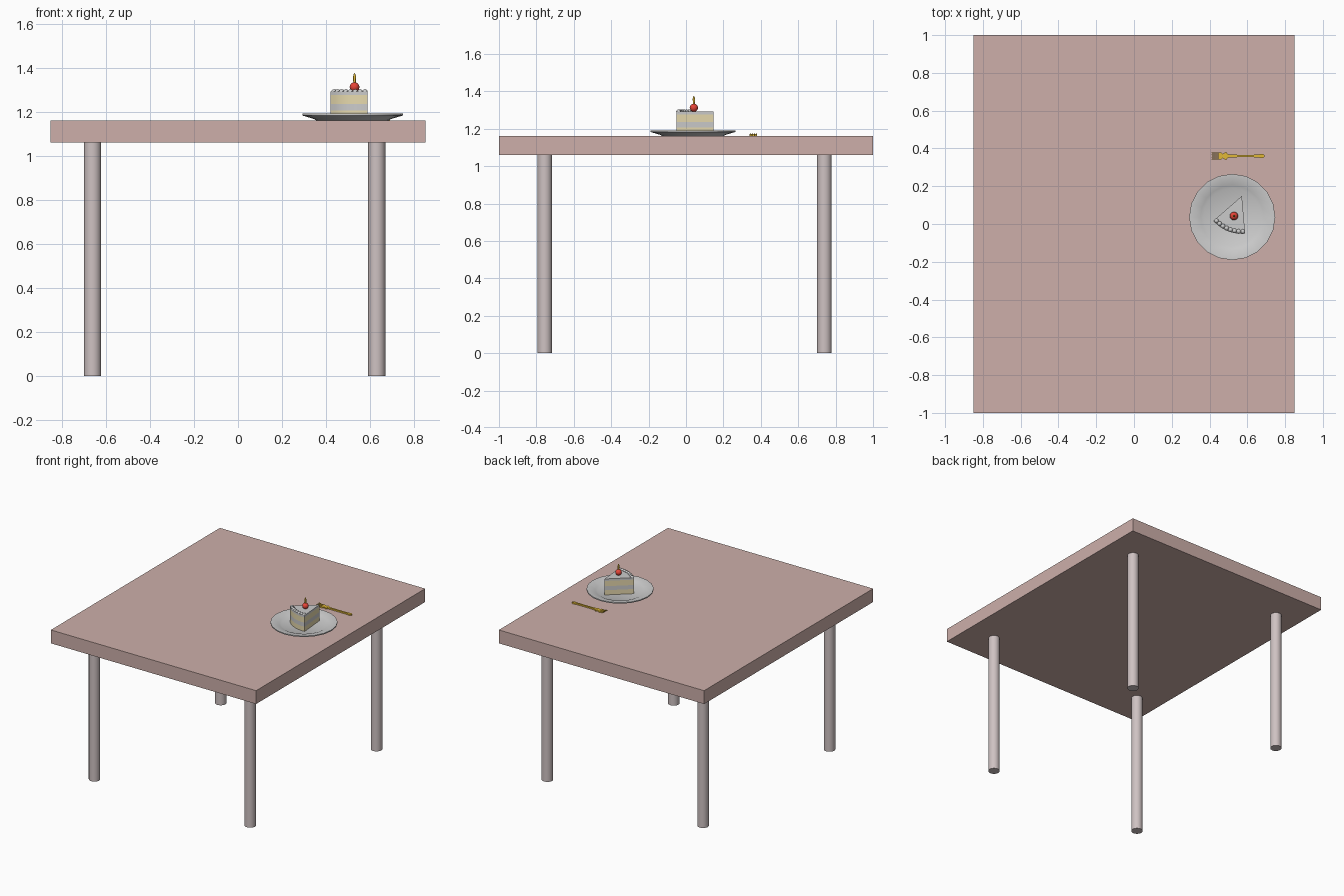
import bpy, bmesh, math
from math import cos, sin, pi, radians

if "Cube" in bpy.data.objects:
    bpy.data.objects.remove(bpy.data.objects["Cube"])

def material(name, rgb):
    m = bpy.data.materials.new(name)
    m.diffuse_color = (*rgb, 1)
    m.use_nodes = True
    m.node_tree.nodes["Principled BSDF"].inputs["Base Color"].default_value = m.diffuse_color
    return m

WOOD = material("rose_wood", (0.61, 0.43, 0.40))
LEG = material("pale_rose", (0.62, 0.54, 0.54))
SPONGE = material("sponge", (0.80, 0.70, 0.42))
RED = material("cherry_red", (0.80, 0.06, 0.04))
GOLD = material("gold", (0.75, 0.48, 0.04))

def add(name, bm, mat=None, smooth=None):
    bmesh.ops.recalc_face_normals(bm, faces=bm.faces)
    me = bpy.data.meshes.new(name)
    bm.to_mesh(me)
    bm.free()
    ob = bpy.data.objects.new(name, me)
    bpy.context.collection.objects.link(ob)
    if mat:
        me.materials.append(mat)
    if smooth:
        bpy.ops.object.select_all(action='DESELECT')
        ob.select_set(True)
        bpy.context.view_layer.objects.active = ob
        bpy.ops.object.shade_smooth_by_angle(angle=radians(smooth))
    return ob

def lathe(name, profile, center, sides, mat=None, smooth=40):
    """Revolve (radius, z) points; radius 0 makes a pole."""
    bm = bmesh.new()
    rings = []
    for r, z in profile:
        n = sides if r > 0 else 1
        rings.append([bm.verts.new((center[0] + r * cos(2 * pi * i / sides),
                                    center[1] + r * sin(2 * pi * i / sides), z)) for i in range(n)])
    for a, b in zip(rings, rings[1:]):
        for i in range(sides):
            j = (i + 1) % sides
            quad = [a[i % len(a)], a[j % len(a)], b[j % len(b)], b[i % len(b)]]
            bm.faces.new(list(dict.fromkeys(quad)))
    return add(name, bm, mat, smooth)

def prism(name, outline, z0, z1, mat=None, smooth=None):
    bm = bmesh.new()
    f = bm.faces.new([bm.verts.new((x, y, z0)) for x, y in outline])
    top = bmesh.ops.extrude_face_region(bm, geom=[f])
    for v in top['geom']:
        if isinstance(v, bmesh.types.BMVert):
            v.co.z = z1
    return add(name, bm, mat, smooth)

# Table top and legs
prism("table_top", [(-.85, -1), (.85, -1), (.85, 1), (-.85, 1)], 1.06, 1.16, WOOD)
for xn, x in (("left", -.66), ("right", .63)):
    for yn, y in (("front", -.755), ("back", .74)):
        lathe(f"{yn}_{xn}_leg", [(0, 0), (.039, 0), (.039, 1.06), (0, 1.06)], (x, y), 32, LEG)

# Plate
lathe("plate", [(0, 1.161), (.165, 1.161), (.175, 1.167), (.228, 1.183), (.228, 1.191),
                (.218, 1.191), (.168, 1.179), (.152, 1.171), (0, 1.171)], (.52, .037), 20)

# Cake wedge, built in layers
TIP, R = (.571, .148), .2
A0, A1 = radians(-139), radians(-85)

def arc(r, n):
    return [(TIP[0] + r * cos(A0 + (A1 - A0) * i / n),
             TIP[1] + r * sin(A0 + (A1 - A0) * i / n)) for i in range(n + 1)]

wedge = [TIP] + arc(R, 10)
for name, z0, z1, mat in (("lower_sponge", 1.171, 1.206, SPONGE), ("filling", 1.206, 1.236, None),
                          ("upper_sponge", 1.236, 1.276, SPONGE), ("icing", 1.276, 1.291, None)):
    prism("cake_" + name, wedge, z0, z1, mat, 30)

# Piped cream along the outer edge
bm = bmesh.new()
for i, (x, y) in enumerate(arc(R - .012, 16)):
    if i % 2:
        s = bmesh.ops.create_uvsphere(bm, u_segments=12, v_segments=8, radius=.0125)
        bmesh.ops.translate(bm, verts=s['verts'], vec=(x, y, 1.29))
add("piped_cream", bm, None, 60)

# Cherry and candle
CH = (.529, .042)
lathe("cherry", [(.022 * sin(pi * i / 10) if 0 < i < 10 else 0, 1.312 - .022 * cos(pi * i / 10))
                 for i in range(11)], CH, 16, RED)
lathe("candle", [(0, 1.325), (.0055, 1.325), (.0065, 1.36), (.004, 1.37), (0, 1.377)], CH, 10, GOLD)

# Fork: a half outline mirrored about its axis, plus raised tines
FY = .36
half = [(.447, .019), (.463, .018), (.468, .011), (.476, .013), (.482, .020), (.490, .019),
        (.496, .010), (.510, .007), (.600, .006), (.655, .007), (.668, .010), (.682, .010), (.690, .005)]
outline = [(x, FY - y) for x, y in half] + [(x, FY + y) for x, y in reversed(half)]
prism("fork_handle", outline, 1.161, 1.171, GOLD)
for k in range(4):
    bm = bmesh.new()
    y = FY + (k - 1.5) * .0107
    side = [(.450, 1.161), (.430, 1.163), (.410, 1.173), (.410, 1.178), (.430, 1.170), (.450, 1.171)]
    f = [[bm.verts.new((x, y + s * (.0012 if x < .42 else .0028), z)) for x, z in side] for s in (-1, 1)]
    bm.faces.new(f[0])
    bm.faces.new(f[1])
    for i in range(6):
        j = (i + 1) % 6
        bm.faces.new((f[0][i], f[0][j], f[1][j], f[1][i]))
    add(f"fork_tine_{k + 1}", bm, GOLD)
